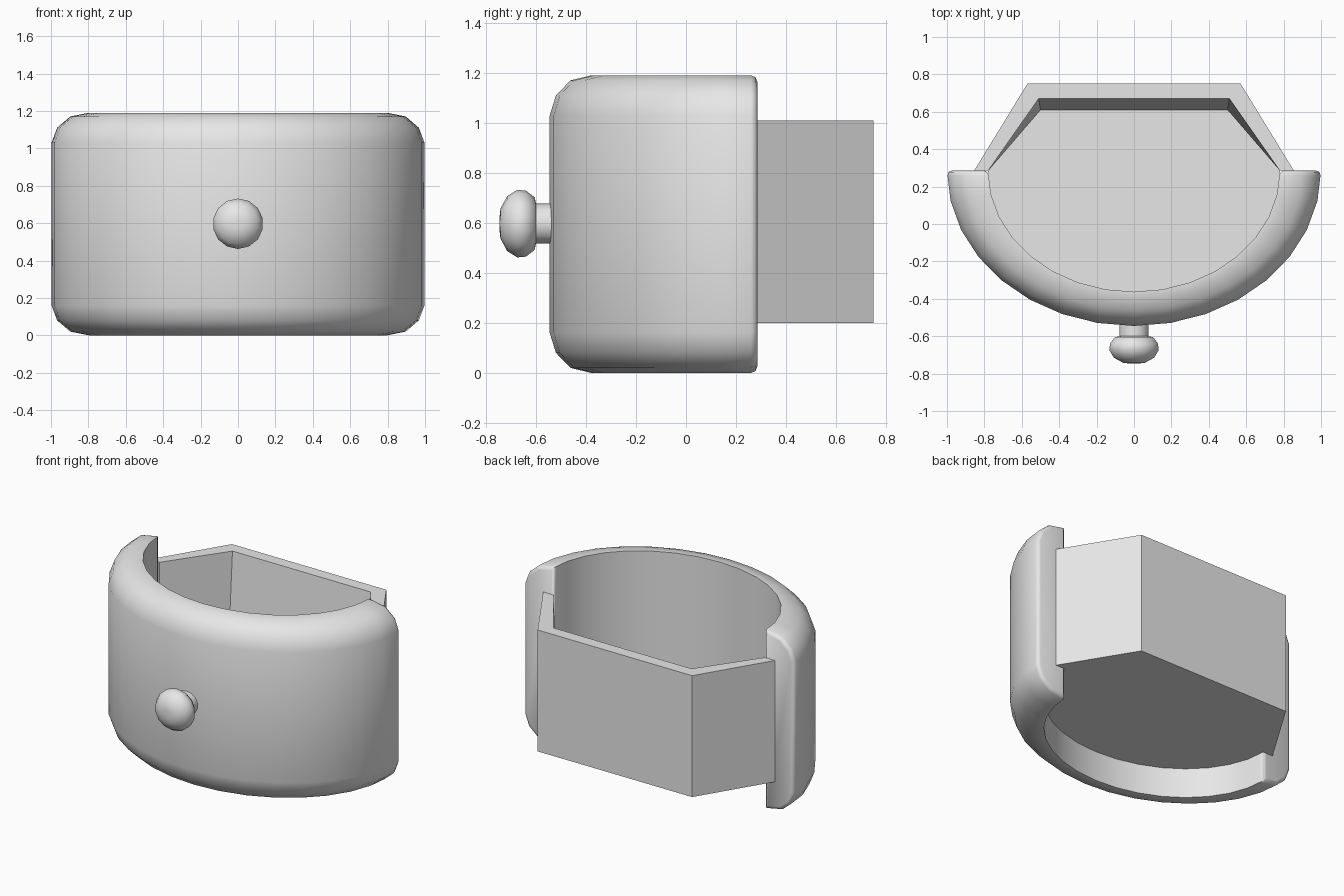
import bpy, bmesh, math
from mathutils import Matrix

if "Cube" in bpy.data.objects:
    bpy.data.objects.remove(bpy.data.objects["Cube"])

grey = bpy.data.materials.new("plain grey")
grey.use_nodes = True
colour = (0.8, 0.8, 0.8, 1)
grey.diffuse_color = colour
grey.node_tree.nodes["Principled BSDF"].inputs["Base Color"].default_value = colour

BACK = 0.285      # y where the curved front meets the box
INNER = 0.78      # inner curve as a share of the outer one
STEPS = 16


def finish(name, bm, smooth_angle=None):
    bmesh.ops.recalc_face_normals(bm, faces=bm.faces[:])
    mesh = bpy.data.meshes.new(name)
    bm.to_mesh(mesh)
    bm.free()
    mesh.materials.append(grey)
    obj = bpy.data.objects.new(name, mesh)
    bpy.context.collection.objects.link(obj)
    if smooth_angle:
        bpy.ops.object.select_all(action='DESELECT')
        obj.select_set(True)
        bpy.context.view_layer.objects.active = obj
        bpy.ops.object.shade_smooth_by_angle(angle=math.radians(smooth_angle))
    return obj


def skin(sections):
    """Join matching closed sections into a capped solid; return it and its caps."""
    bm = bmesh.new()
    rings = [[bm.verts.new(p) for p in s] for s in sections]
    n = len(rings[0])
    for a, b in zip(rings, rings[1:]):
        for i in range(n):
            j = (i + 1) % n
            bm.faces.new((a[i], a[j], b[j], b[i]))
    caps = [bm.faces.new(rings[0]), bm.faces.new(rings[-1])]
    return bm, caps


def arc(scale, i):
    t = math.pi + math.pi * i / STEPS
    return scale * math.cos(t), BACK + 0.83 * scale * math.sin(t)


# Curved front: rounded profile swept along half an ellipse
height = 1.19
lower = [(INNER, 0), (0.80, 0), (0.90, 0.02), (0.97, 0.08), (1, 0.16)]
profile = lower + [(s, height - z) for s, z in reversed(lower)]
bm, caps = skin([[(*arc(s, i), z) for s, z in profile] for i in range(STEPS + 1)])
rim = list({e for f in caps for e in f.edges})
bmesh.ops.bevel(bm, geom=rim, offset=0.025, segments=2, profile=0.5, affect='EDGES')
finish("curved_front", bm, 50)

# Box walls: three straight sides with a tapered inside
base, floor_top, top = 0.2, 0.32, 1.01
corners = [((0.855, BACK), (INNER, BACK), (INNER, BACK)),
           ((0.57, 0.75), (0.51, 0.67), (0.50, 0.61))]
half = [[(*outer, base), (*outer, top), (*rim_in, top), (*low, floor_top), (*low, base)]
        for outer, rim_in, low in corners]
other = [[(-x, y, z) for x, y, z in s] for s in reversed(half)]
bm, caps = skin(half + other)
finish("box_walls", bm)

# Floor: half ellipse at the front, tapered at the back
outline = [arc(INNER, i) for i in range(STEPS + 1)] + [(0.50, 0.61), (-0.50, 0.61)]
bm, caps = skin([[(x, y, z) for x, y in outline] for z in (base, floor_top)])
finish("box_floor", bm)

# Knob and stem: turned round an axis pointing forwards
turned = [(0.08, -0.50), (0.08, -0.60), (0.105, -0.605), (0.132, -0.64), (0.135, -0.675),
          (0.11, -0.715), (0.06, -0.742), (0.025, -0.746)]
sides = 14
bm, caps = skin([[(r * math.sin(math.tau * k / sides), y, r * math.cos(math.tau * k / sides))
                  for k in range(sides)] for r, y in turned])
bmesh.ops.transform(bm, matrix=Matrix.Translation((0, 0, 0.597)), verts=bm.verts[:])
finish("knob", bm, 50)
